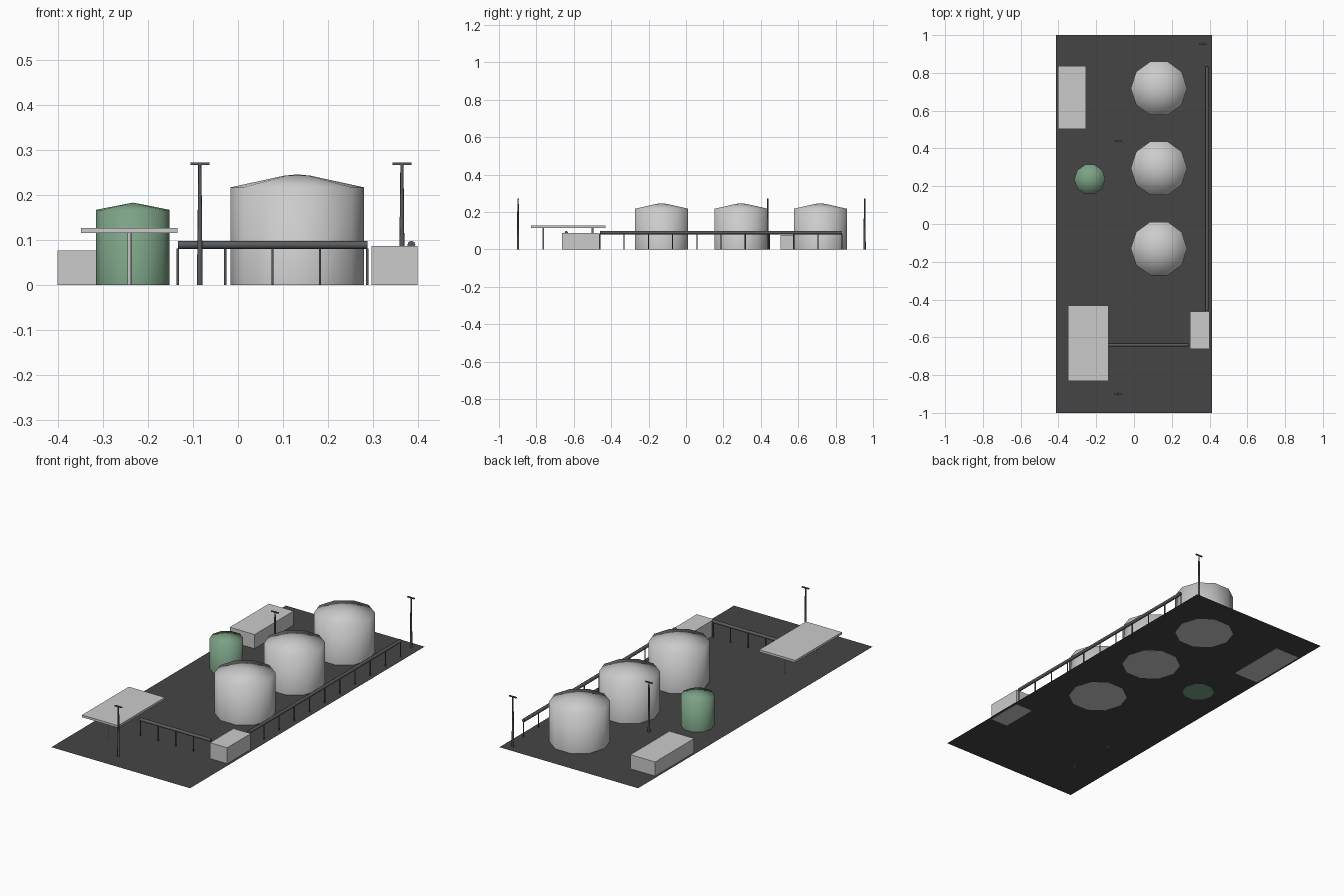
import bpy
import bmesh
import math
from mathutils import Matrix, Vector

cube = bpy.data.objects.get("Cube")
if cube:
    bpy.data.objects.remove(cube, do_unlink=True)


def material(name, color):
    m = bpy.data.materials.new(name)
    m.use_nodes = True
    m.diffuse_color = (*color, 1)
    m.node_tree.nodes["Principled BSDF"].inputs["Base Color"].default_value = (*color, 1)
    return m


asphalt = material("dark asphalt", (0.06, 0.06, 0.06))
white = material("pale grey paint", (0.6, 0.6, 0.6))
green = material("sage green paint", (0.2, 0.36, 0.235))
steel = material("dark steel", (0.1, 0.105, 0.11))


def finish(name, bm, mat):
    bmesh.ops.recalc_face_normals(bm, faces=bm.faces)
    mesh = bpy.data.meshes.new(name)
    bm.to_mesh(mesh)
    bm.free()
    mesh.materials.append(mat)
    obj = bpy.data.objects.new(name, mesh)
    bpy.context.collection.objects.link(obj)
    return obj


def box(name, low, high, mat):
    low, high = Vector(low), Vector(high)
    bm = bmesh.new()
    place = Matrix.Translation((low + high) / 2) @ Matrix.Diagonal((*(high - low), 1))
    bmesh.ops.create_cube(bm, size=1, matrix=place)
    return finish(name, bm, mat)


def rod(name, start, end, r1, r2, mat, sides=8):
    """Capped, optionally tapered round bar between two points."""
    start, end = Vector(start), Vector(end)
    axis = end - start
    bm = bmesh.new()
    turn = axis.to_track_quat("Z", "Y").to_matrix().to_4x4()
    bmesh.ops.create_cone(bm, cap_ends=True, segments=sides, radius1=r1, radius2=r2,
                          depth=axis.length,
                          matrix=Matrix.Translation((start + end) / 2) @ turn)
    for f in bm.faces:
        f.smooth = len(f.verts) == 4
    return finish(name, bm, mat)


def tank(name, x, y, radius, wall, top, mat, sides=10):
    """Ten-sided drum with a shallow domed roof, softly shaded over the rim."""
    profile = [(radius, 0), (radius, wall), (radius * 0.2, top - 0.003)]
    bm = bmesh.new()
    rings = []
    for r, z in profile:
        angles = [math.tau * i / sides for i in range(sides)]
        rings.append([bm.verts.new((x + r * math.cos(a), y + r * math.sin(a), z))
                      for a in angles])
    apex = bm.verts.new((x, y, top))
    for i in range(sides):
        j = (i + 1) % sides
        for a, b in zip(rings, rings[1:]):
            bm.faces.new((a[i], a[j], b[j], b[i]))
        bm.faces.new((rings[-1][i], rings[-1][j], apex))
    for f in bm.faces:
        f.smooth = True
    bm.faces.new(rings[0])
    return finish(name, bm, mat)


def pipe_run(name, start, end, supports):
    """Pipe carried on evenly spaced posts."""
    start, end = Vector((*start, 0.089)), Vector((*end, 0.089))
    rod(name, start, end, 0.009, 0.009, steel)
    for i in range(supports):
        p = start.lerp(end, i / (supports - 1))
        rod(f"{name}_post_{i + 1}", (p.x, p.y, 0), (p.x, p.y, 0.081), 0.003, 0.003, steel, 6)


# Ground slab surface
bm = bmesh.new()
bmesh.ops.create_grid(bm, x_segments=1, y_segments=1, size=1,
                      matrix=Matrix.Translation((0, 0, 0.001)) @ Matrix.Diagonal((0.414, 1, 1, 1)))
finish("ground", bm, asphalt)

# Storage tanks
for i, y in enumerate((-0.13, 0.295, 0.718)):
    tank(f"storage_tank_{i + 1}", 0.132, y, 0.149, 0.217, 0.246, white)
tank("small_tank", -0.234, 0.236, 0.082, 0.167, 0.183, green)

# Buildings
box("long_building", (-0.402, 0.504, 0), (-0.254, 0.837, 0.077), white)
box("small_building", (0.297, -0.663, 0), (0.4, -0.463, 0.087), white)

# Loading canopy on two posts
box("canopy_roof", (-0.35, -0.83, 0.115), (-0.135, -0.431, 0.127), white)
for i, y in enumerate((-0.763, -0.5)):
    rod(f"canopy_post_{i + 1}", (-0.242, y, 0), (-0.242, y, 0.116), 0.0045, 0.0045, white)

# Pipelines
pipe_run("cross_pipe", (-0.134, -0.64), (0.288, -0.64), 5)
pipe_run("long_pipe", (0.386, -0.46), (0.386, 0.835), 11)

# Lamp posts
for i, (x, y) in enumerate(((0.365, 0.955), (-0.085, 0.437), (-0.085, -0.898))):
    rod(f"lamp_pole_{i + 1}", (x, y, 0), (x, y, 0.268), 0.0065, 0.0035, steel)
    box(f"lamp_head_{i + 1}", (x - 0.021, y - 0.004, 0.267), (x + 0.021, y + 0.004, 0.272), steel)
